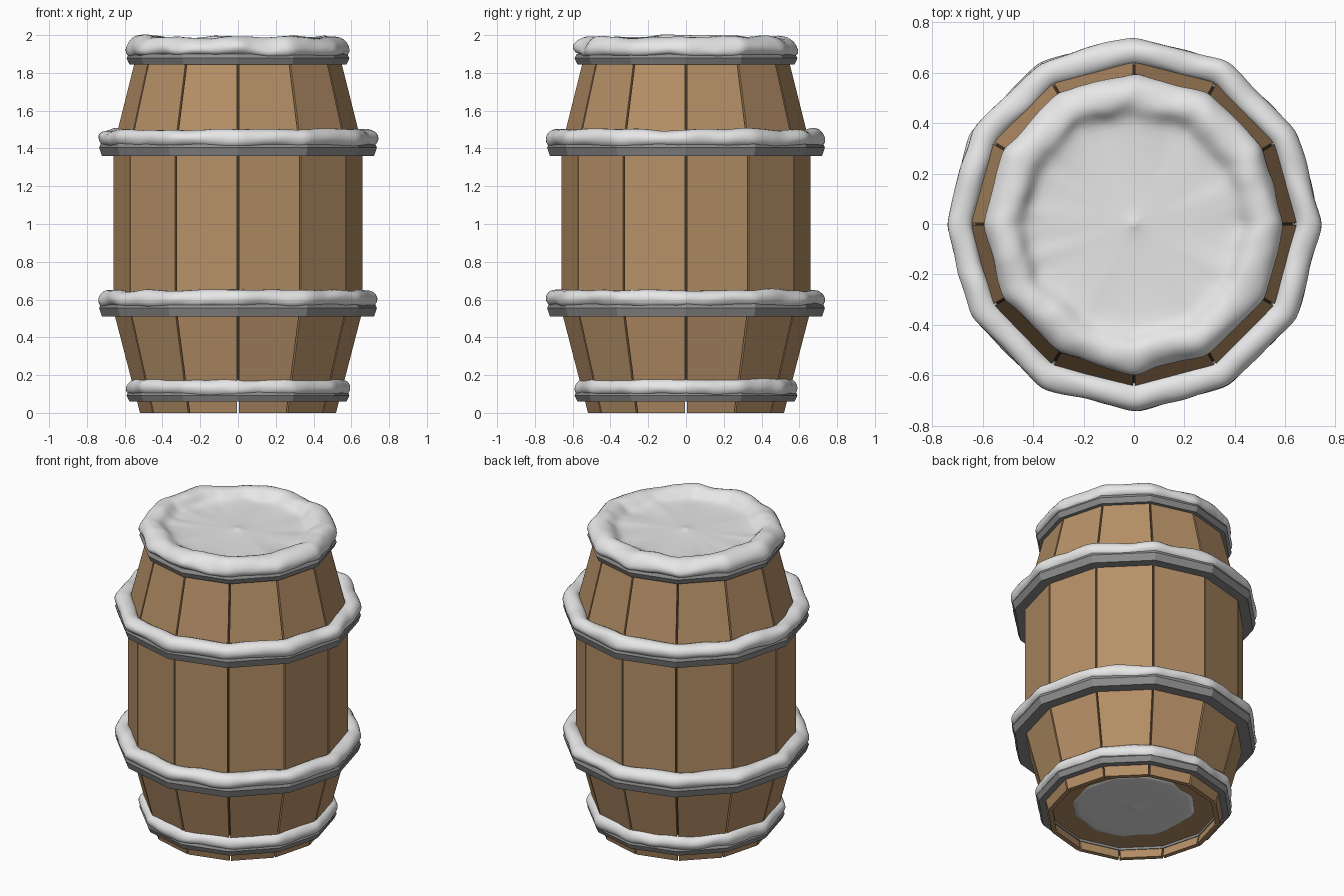
import bpy, bmesh, math
from mathutils import Vector, Matrix, noise

cube = bpy.data.objects.get("Cube")
if cube:
    bpy.data.objects.remove(cube)

SIDES = 12
STEP = math.tau / SIDES


def material(name, rgb):
    m = bpy.data.materials.new(name)
    m.use_nodes = True
    m.diffuse_color = (*rgb, 1)
    bsdf = next(n for n in m.node_tree.nodes if n.type == 'BSDF_PRINCIPLED')
    bsdf.inputs["Base Color"].default_value = (*rgb, 1)
    return m


wood = material("oak_wood", (0.47, 0.28, 0.135))
seam = material("dark_seam", (0.06, 0.035, 0.018))
iron = material("grey_iron", (0.27, 0.27, 0.27))
snow = material("white_snow", (0.8, 0.8, 0.8))


def add_object(name, bm, mat):
    bmesh.ops.recalc_face_normals(bm, faces=bm.faces)
    mesh = bpy.data.meshes.new(name)
    bm.to_mesh(mesh)
    bm.free()
    mesh.materials.append(mat)
    ob = bpy.data.objects.new(name, mesh)
    bpy.context.collection.objects.link(ob)
    return ob


def polygon_factor(a):
    """Radius of a twelve-sided outline relative to its corners."""
    return math.cos(STEP / 2) / math.cos(a % STEP - STEP / 2)


def ring_sweep(name, profile, mat, segments=SIDES, closed=True, lump=0.0, seed=0):
    """Sweep a (radius, height) profile round the barrel; lump roughens it."""
    bm = bmesh.new()
    rows = []
    for i in range(segments):
        a = math.tau * i / segments
        f = polygon_factor(a)
        row = []
        for r, z in profile:
            p = Vector((r * f * math.cos(a), r * f * math.sin(a), z))
            if lump:
                q = Vector((p.x, p.y, z * 1.5 + seed))
                grow = min(1, r / 0.45) ** 4
                p += noise.noise_vector(q * 6) * lump * grow
                p += noise.noise_vector(q * 17) * lump * 0.4 * grow
            row.append(bm.verts.new(p))
        rows.append(row)
    n = len(profile)
    for i in range(segments):
        a, b = rows[i], rows[(i + 1) % segments]
        for j in range(n if closed else n - 1):
            k = (j + 1) % n
            bm.faces.new((a[j], b[j], b[k], a[k]))
    bmesh.ops.remove_doubles(bm, verts=bm.verts, dist=0.0001)
    return add_object(name, bm, mat)


def smooth(ob):
    ob.data.polygons.foreach_set("use_smooth", [True] * len(ob.data.polygons))
    sub = ob.modifiers.new("soft", 'SUBSURF')
    sub.levels = sub.render_levels = 1


# Staves: bent planks with a narrow gap between neighbours
outline = [(0.52, 0), (0.66, 0.54), (0.66, 1.41), (0.535, 1.91)]
GAP, THICK = 0.005, 0.03
bm = bmesh.new()
rings = []
for r, z in outline:
    ring = []
    for rad, side in ((r, -1), (r, 1), (r - THICK, 1), (r - THICK, -1)):
        x = rad * math.cos(STEP / 2)
        y = side * (rad * math.sin(STEP / 2) - GAP)
        ring.append(bm.verts.new((x, y, z)))
    rings.append(ring)
for a, b in zip(rings, rings[1:]):
    for j in range(4):
        k = (j + 1) % 4
        bm.faces.new((a[j], a[k], b[k], b[j]))
bm.faces.new(rings[0])
bm.faces.new(rings[-1])
first = add_object("stave_1", bm, wood)
first.rotation_euler.z = STEP / 2
for i in range(1, SIDES):
    ob = bpy.data.objects.new(f"stave_{i + 1}", first.data)
    ob.rotation_euler.z = STEP * (i + 0.5)
    bpy.context.collection.objects.link(ob)

# Dark lining behind the gaps, and the recessed wooden base
lining = [(0.515, 0.08), (0.635, 0.54), (0.635, 1.41), (0.51, 1.9)]
ring_sweep("inner_lining", lining, seam, closed=False)
ring_sweep("base_board", [(0, 0.075), (0.515, 0.075), (0.52, 0.1), (0, 0.1)], wood)

# Iron hoops with the snow lying on them
for name, r, z, tall in (("bottom", 0.59, 0.06, 0.055), ("lower", 0.735, 0.51, 0.075),
                         ("upper", 0.735, 1.36, 0.075), ("top", 0.59, 1.845, 0.055)):
    w = 0.13 if r > 0.7 else 0.09
    ring_sweep(name + "_hoop", [(r - w, z), (r - 0.015, z), (r, z + tall * 0.6),
                                (r - 0.012, z + tall), (r - w, z + tall)], iron)
    if name == "top":
        continue
    turns = [math.tau * k / 10 for k in range(10)]
    section = [(r - 0.045 + 0.058 * math.cos(t), z + tall + 0.018 + 0.05 * math.sin(t))
               for t in turns]
    smooth(ring_sweep(name + "_snow", section, snow, 96, lump=0.014, seed=z * 9))

# Snow cap: a raised rim round a flat sunken middle
cap = [(0, 1.95), (0.025, 1.943), (0.06, 1.937), (0.2, 1.935), (0.37, 1.935), (0.42, 1.94),
       (0.45, 1.965), (0.48, 1.99), (0.525, 1.995), (0.565, 1.98), (0.595, 1.945),
       (0.6, 1.91), (0.575, 1.885), (0.5, 1.88), (0, 1.88)]
smooth(ring_sweep("snow_cap", cap, snow, 96, closed=False, lump=0.018, seed=4))

# Snow showing under the base
patch = [(0, 0.062), (0.02, 0.067), (0.06, 0.07), (0.3, 0.07), (0.385, 0.074), (0.36, 0.085)]
smooth(ring_sweep("base_snow", patch, snow, 48, closed=False, lump=0.012, seed=2))
